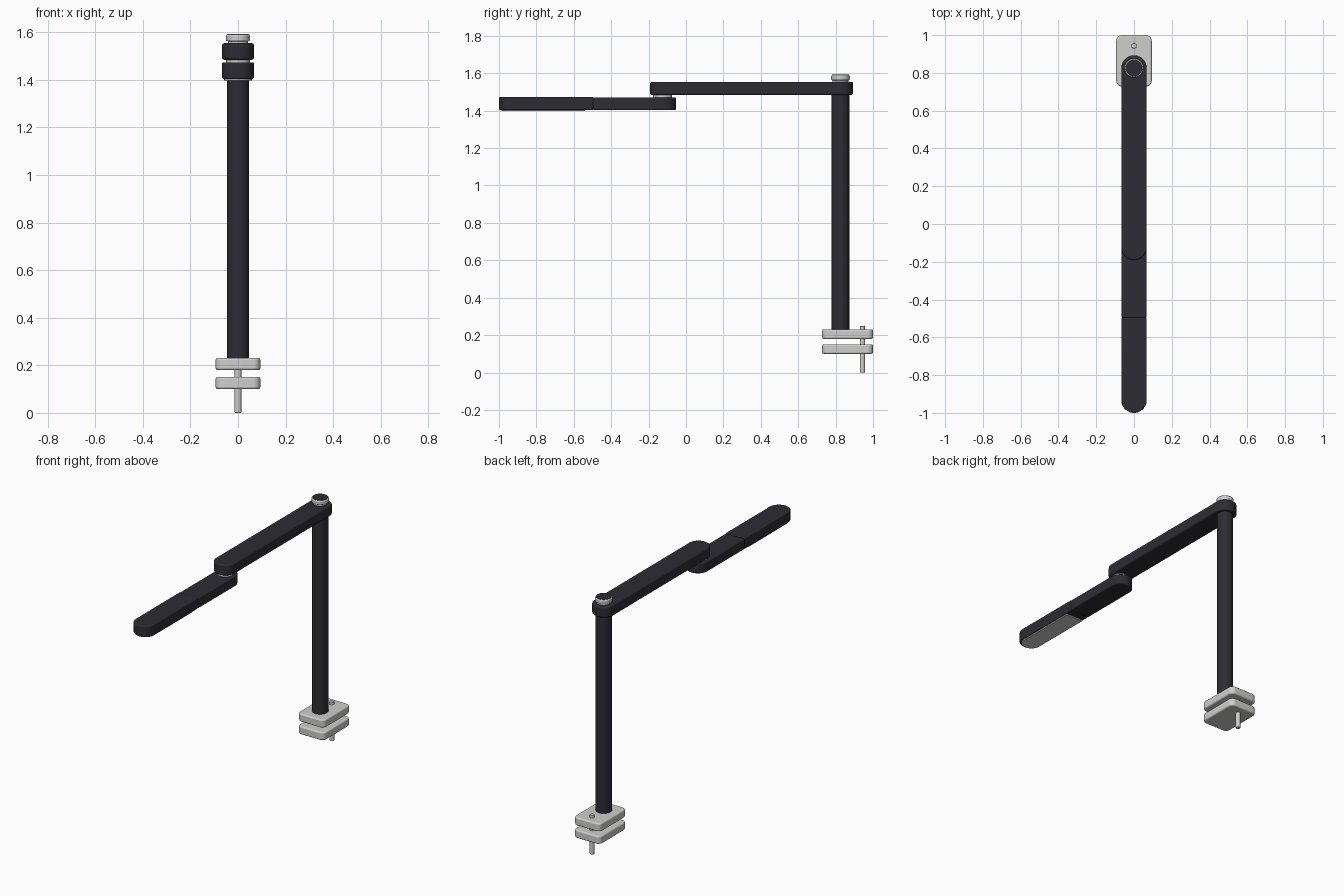
import bpy, bmesh, math

if "Cube" in bpy.data.objects:
    bpy.data.objects.remove(bpy.data.objects["Cube"])


def material(name, rgb):
    m = bpy.data.materials.new(name)
    m.diffuse_color = (*rgb, 1)
    m.use_nodes = True
    m.node_tree.nodes["Principled BSDF"].inputs["Base Color"].default_value = m.diffuse_color
    return m


DARK = material("charcoal", (0.026, 0.025, 0.034))
GREY = material("light grey", (0.62, 0.62, 0.60))


def arc(cx, cy, r, a0, a1, n):
    return [(cx + r * math.cos(math.radians(a0 + (a1 - a0) * i / n)),
             cy + r * math.sin(math.radians(a0 + (a1 - a0) * i / n))) for i in range(n + 1)]


def prism(name, outline, z0, z1, mat, bevel=0.0):
    """Extrude a flat outline from z0 to z1 and round its rims."""
    bm = bmesh.new()
    face = bm.faces.new([bm.verts.new((x, y, z0)) for x, y in outline])
    ext = bmesh.ops.extrude_face_region(bm, geom=[face])
    bmesh.ops.translate(bm, vec=(0, 0, z1 - z0),
                        verts=[v for v in ext["geom"] if isinstance(v, bmesh.types.BMVert)])
    bmesh.ops.recalc_face_normals(bm, faces=bm.faces)
    me = bpy.data.meshes.new(name)
    bm.to_mesh(me)
    bm.free()
    me.materials.append(mat)
    ob = bpy.data.objects.new(name, me)
    bpy.context.collection.objects.link(ob)
    if bevel:
        b = ob.modifiers.new("rounded rims", 'BEVEL')
        b.width, b.segments, b.limit_method = bevel, 3, 'ANGLE'
        b.angle_limit = math.radians(50)
    bpy.ops.object.select_all(action='DESELECT')
    ob.select_set(True)
    bpy.context.view_layer.objects.active = ob
    bpy.ops.object.shade_smooth_by_angle(angle=math.radians(35))
    return ob


def disc(name, y, r, z0, z1, mat, bevel=0.0):
    return prism(name, arc(0, y, r, 0, 360, 48)[:-1], z0, z1, mat, bevel)


def bar(y0, y1, w, front=True, back=True):
    """Outline of a bar along y, with round or square ends."""
    pts = arc(0, y0 + w, w, 180, 360, 24) if front else [(-w, y0), (w, y0)]
    return pts + (arc(0, y1 - w, w, 0, 180, 24) if back else [(w, y1), (-w, y1)])


def rounded_rect(x, y0, y1, r):
    return (arc(x - r, y1 - r, r, 0, 90, 8) + arc(r - x, y1 - r, r, 90, 180, 8)
            + arc(r - x, y0 + r, r, 180, 270, 8) + arc(x - r, y0 + r, r, 270, 360, 8))


POLE_Y, ELBOW_Y = 0.826, -0.125

# desk clamp: two plates and a screw
for name, z in (("clamp_lower_plate", 0.10), ("clamp_upper_plate", 0.18)):
    prism(name, rounded_rect(0.094, 0.728, 1.0, 0.03), z, z + 0.051, GREY, 0.008)
disc("clamp_screw", 0.943, 0.014, 0, 0.248, GREY, 0.002)

# pole and its top cap
disc("pole", POLE_Y, 0.047, 0.23, 1.49, DARK)
disc("cap_neck", POLE_Y, 0.043, 1.55, 1.565, GREY)
disc("cap_ring", POLE_Y, 0.05, 1.562, 1.590, GREY, 0.006)
disc("cap_top", POLE_Y, 0.045, 1.586, 1.592, DARK)

# upper arm and elbow joint
prism("upper_arm", bar(-0.192, 0.893, 0.067), 1.484, 1.554, DARK, 0.009)
disc("elbow_joint", ELBOW_Y, 0.051, 1.465, 1.488, GREY)

# lamp arm: holder behind, lamp head in front, light panel beneath
prism("lamp_holder", bar(-0.497, -0.054, 0.067, front=False), 1.404, 1.470, DARK, 0.006)
prism("lamp_head", bar(-1.0, -0.495, 0.067, back=False), 1.404, 1.473, DARK, 0.006)
prism("light_panel", bar(-0.987, -0.54, 0.058, back=False), 1.397, 1.406, GREY)
